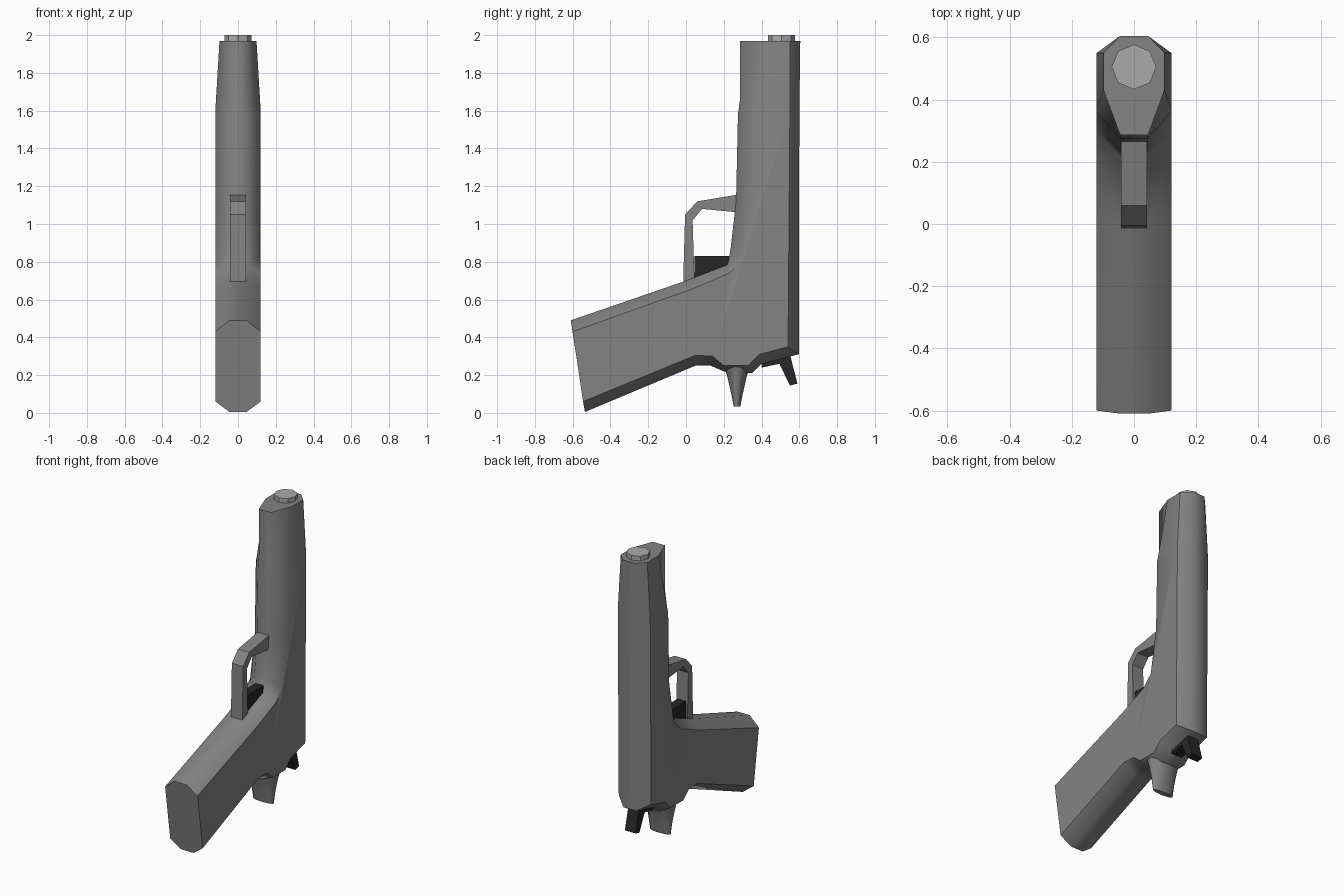
import bpy, bmesh, math

cube = bpy.data.objects.get("Cube")
if cube:
    bpy.data.objects.remove(cube)


def material(name, value):
    m = bpy.data.materials.new(name)
    m.use_nodes = True
    colour = (value, value, value, 1)
    m.diffuse_color = colour
    m.node_tree.nodes["Principled BSDF"].inputs["Base Color"].default_value = colour
    return m


steel = material("gun grey", 0.23)
bright = material("light steel", 0.40)
black = material("black", 0.02)


def finish(bm, name, mat, limit):
    """Smooth faces, with edges sharp where limit(edge midpoint) is exceeded."""
    bmesh.ops.recalc_face_normals(bm, faces=bm.faces)
    for f in bm.faces:
        f.smooth = True
    for e in bm.edges:
        mid = (e.verts[0].co + e.verts[1].co) / 2
        e.smooth = e.calc_face_angle(0) < math.radians(limit(mid))
    mesh = bpy.data.meshes.new(name)
    bm.to_mesh(mesh)
    bm.free()
    mesh.materials.append(mat)
    obj = bpy.data.objects.new(name, mesh)
    bpy.context.collection.objects.link(obj)
    return obj


def plate(name, profile, half, mat):
    """Extrude a (y, z) profile across x."""
    bm = bmesh.new()
    left, right = [[bm.verts.new((s * half, y, z)) for y, z in profile] for s in (1, -1)]
    bm.faces.new(left)
    bm.faces.new(right[::-1])
    for i in range(len(profile)):
        j = (i + 1) % len(profile)
        bm.faces.new((left[i], right[i], right[j], left[j]))
    return finish(bm, name, mat, lambda p: 20)


# Body: pairs of rim point (y, z) and side panel point (y, z)
RIM, SIDE = 0.045, 0.12
pairs = [
    ((-0.61, 0.49), (-0.60, 0.43)),
    ((0.0, 0.70), (0.03, 0.655)),
    ((0.22, 0.785), (0.23, 0.74)),
    ((0.235, 0.86), (0.30, 0.81)),
    ((0.265, 1.12), (0.35, 1.10)),
    ((0.275, 1.58), (0.36, 1.57)),
    ((0.287, 1.67), (0.37, 1.60)),
    ((0.287, 1.97), (0.43, 1.97)),
    ((0.605, 1.97), (0.55, 1.97)),
    ((0.60, 1.60), (0.55, 1.60)),
    ((0.597, 0.31), (0.54, 0.35)),
    ((0.40, 0.26), (0.39, 0.31)),
    ((0.35, 0.21), (0.33, 0.25)),
    ((0.20, 0.22), (0.20, 0.25)),
    ((0.13, 0.25), (0.14, 0.30)),
    ((0.05, 0.25), (0.05, 0.305)),
    ((-0.535, 0.005), (-0.545, 0.06)),
]
bm = bmesh.new()
rims = []
for s in (1, -1):
    rim = [bm.verts.new((s * RIM, *r)) for r, p in pairs]
    panel = [bm.verts.new((s * (0.098 if p[1] > 1.9 else SIDE), *p)) for r, p in pairs]
    rims.append(rim)
    for i in range(len(pairs)):
        j = (i + 1) % len(pairs)
        bm.faces.new((rim[i], rim[j], panel[j], panel[i]))
    # tapered muzzle panel and the main flat side
    bm.faces.new(panel[6:10])
    bm.faces.new(panel[:7] + panel[9:])
for i in range(len(pairs)):
    j = (i + 1) % len(pairs)
    bm.faces.new((rims[0][i], rims[0][j], rims[1][j], rims[1][i]))
finish(bm, "body", steel, lambda p: 75 if p.z > 0.82 and p.y < 0.5 else 42)

# Flared tang below the body: stacked oval sections (z, half x, half y)
bm = bmesh.new()
rings = []
for z, hx, hy in ((0.27, 0.115, 0.085), (0.20, 0.10, 0.055), (0.12, 0.085, 0.036), (0.035, 0.075, 0.018)):
    angles = [math.tau * (k + 0.5) / 12 for k in range(12)]
    rings.append([bm.verts.new((hx * math.cos(a), 0.27 + hy * math.sin(a), z)) for a in angles])
for low, high in zip(rings, rings[1:]):
    for k in range(12):
        n = (k + 1) % 12
        bm.faces.new((low[k], low[n], high[n], high[k]))
bm.faces.new(rings[0])
bm.faces.new(rings[-1])
finish(bm, "rear_tang", steel, lambda p: 60)

# Trigger guard, trigger and hammer
plate("trigger_guard", [(-0.015, 0.68), (-0.005, 1.05), (0.06, 1.12), (0.29, 1.158),
                        (0.29, 1.06), (0.085, 1.08), (0.035, 1.02), (0.045, 0.70)], 0.042, steel)
plate("trigger", [(0.045, 0.83), (0.26, 0.83), (0.26, 0.77), (0.045, 0.70)], 0.03, black)
plate("hammer", [(0.47, 0.30), (0.55, 0.31), (0.59, 0.155), (0.55, 0.145), (0.495, 0.26), (0.40, 0.24),
                 (0.40, 0.27)], 0.04, black)

# Octagonal barrel end
bpy.ops.mesh.primitive_cylinder_add(vertices=8, radius=0.072, depth=0.06, location=(0, 0.505, 1.97))
barrel = bpy.context.object
barrel.name = "barrel_end"
barrel.data.materials.append(bright)
